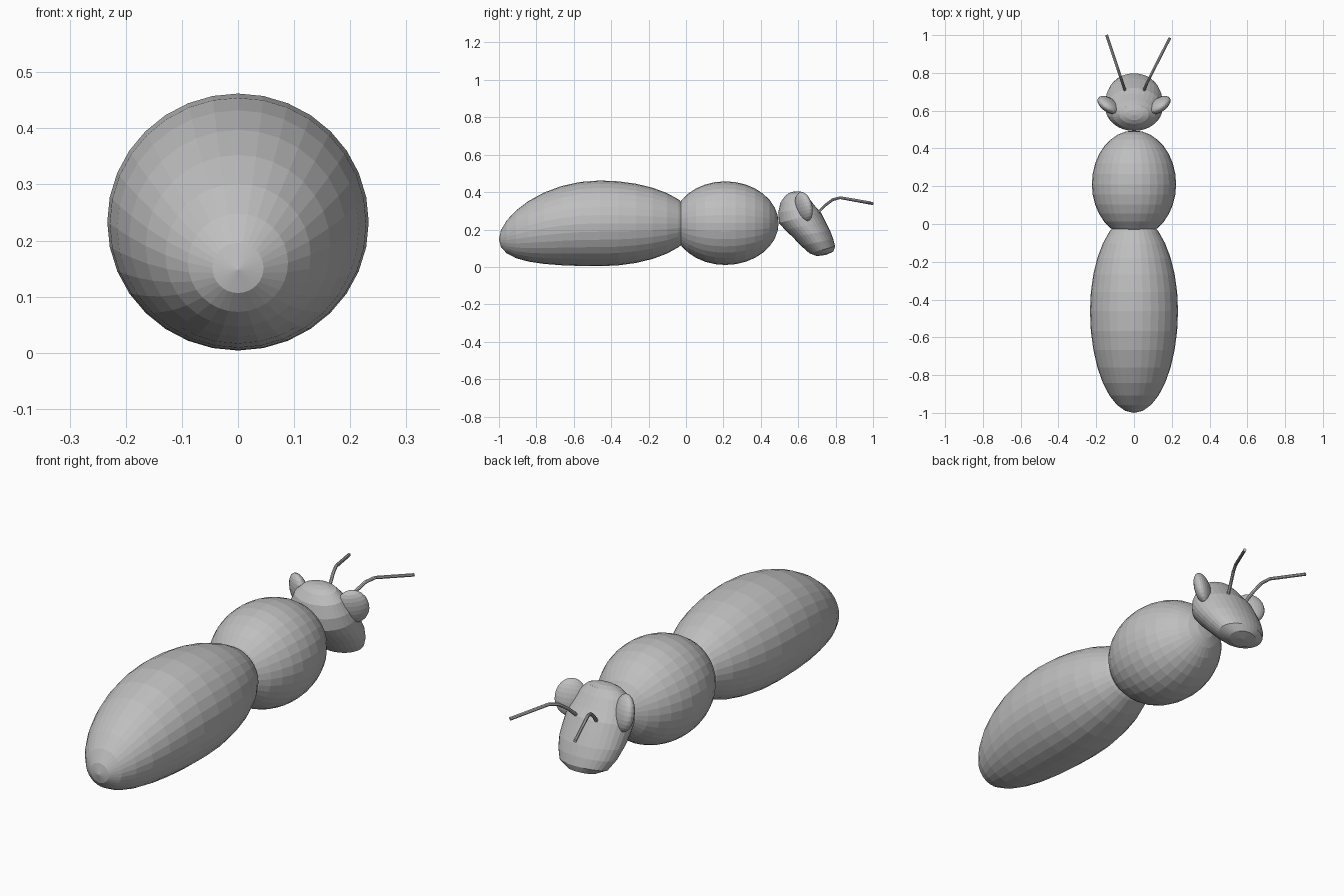
import bpy, bmesh, math
from mathutils import Vector, Matrix

if "Cube" in bpy.data.objects:
    bpy.data.objects.remove(bpy.data.objects["Cube"])

grey = bpy.data.materials.new("body_grey")
grey.diffuse_color = (0.52, 0.52, 0.52, 1)
grey.use_nodes = True
grey.node_tree.nodes["Principled BSDF"].inputs["Base Color"].default_value = grey.diffuse_color


def finish(name, bm):
    bmesh.ops.recalc_face_normals(bm, faces=bm.faces)
    me = bpy.data.meshes.new(name)
    bm.to_mesh(me)
    bm.free()
    me.materials.append(grey)
    ob = bpy.data.objects.new(name, me)
    bpy.context.collection.objects.link(ob)
    return ob


def loft(name, rings, start=None, end=None):
    """Skin closed rings of points, closing the ends with poles or caps."""
    bm = bmesh.new()
    rows = [[bm.verts.new(p) for p in r] for r in rings]
    n = len(rows[0])
    for a, b in zip(rows, rows[1:]):
        for i in range(n):
            j = (i + 1) % n
            bm.faces.new((a[i], a[j], b[j], b[i]))
    for pole, row in ((start, rows[0]), (end, rows[-1])):
        if pole is None:
            bm.faces.new(row)
        else:
            v = bm.verts.new(pole)
            for i in range(n):
                bm.faces.new((row[i], row[(i + 1) % n], v))
    return finish(name, bm)


def egg(name, yc, back, front, rx, rz, zc, droop=0.0):
    """Ellipsoid along y with different half lengths and a drooping back."""
    def place(k):
        c = -math.cos(math.pi * k / 16)
        y = yc + c * (back if c < 0 else front)
        return y, zc - (droop * c * c if c < 0 else 0)
    rings = []
    for k in range(1, 16):
        y, z = place(k)
        s = math.sin(math.pi * k / 16)
        rings.append([(rx * s * math.sin(a), y, z + rz * s * math.cos(a))
                      for a in (2 * math.pi * i / 32 for i in range(32))])
    y0, z0 = place(0)
    y1, z1 = place(16)
    return loft(name, rings, (0, y0, z0), (0, y1, z1))


# Body segments
egg("abdomen", -0.46, 0.54, 0.506, 0.233, 0.229, 0.233, 0.085)
egg("thorax", 0.21, 0.28, 0.285, 0.223, 0.2235, 0.234)

# Head: back y, back z, front y, front z, half width from crown to mouth
sections = [
    (.550, .395, .605, .404, .045), (.530, .380, .630, .398, .078),
    (.505, .345, .655, .370, .112), (.493, .290, .690, .325, .138),
    (.497, .235, .720, .293, .150), (.530, .198, .745, .245, .151),
    (.570, .160, .770, .195, .148), (.615, .113, .787, .150, .135),
    (.660, .073, .797, .110, .112), (.700, .058, .788, .082, .065)]
rings = []
for by, bz, fy, fz, w in sections:
    mid = Vector((0, (by + fy) / 2, (bz + fz) / 2))
    half = Vector((0, (fy - by) / 2, (fz - bz) / 2))
    rings.append([mid + half * math.cos(a) + Vector((w * math.sin(a), 0, 0))
                  for a in (2 * math.pi * i / 32 for i in range(32))])
loft("head", rings, (0, .577, .404), (0, .748, .064))

# Eyes on the upper sides of the head
for side, label in ((1, "right"), (-1, "left")):
    bm = bmesh.new()
    m = (Matrix.Translation((side * .135, .63, .322))
         @ Matrix.Rotation(math.radians(14), 4, 'X')
         @ Matrix.Rotation(side * math.radians(32), 4, 'Z')
         @ Matrix.Diagonal((.066, .034, .08, 1)))
    bmesh.ops.create_uvsphere(bm, u_segments=24, v_segments=12, radius=1, matrix=m)
    finish(label + "_eye", bm)

# Bent antennae, slightly different on each side
paths = {
    "right_antenna": [(.052, .705, .29), (.068, .745, .33), (.088, .785, .36),
                      (.108, .825, .37), (.19, .985, .343)],
    "left_antenna": [(-.047, .705, .29), (-.06, .745, .33), (-.073, .785, .36),
                     (-.087, .825, .37), (-.145, 1.0, .338)]}
for name, path in paths.items():
    pts = [Vector(p) for p in path]
    rings = []
    for i, p in enumerate(pts):
        d = (pts[min(i + 1, 4)] - pts[max(i - 1, 0)]).normalized()
        u = d.cross(Vector((0, 0, 1))).normalized()
        v = u.cross(d)
        rings.append([p + .0075 * (u * math.cos(a) + v * math.sin(a))
                      for a in (2 * math.pi * k / 8 for k in range(8))])
    loft(name, rings)
